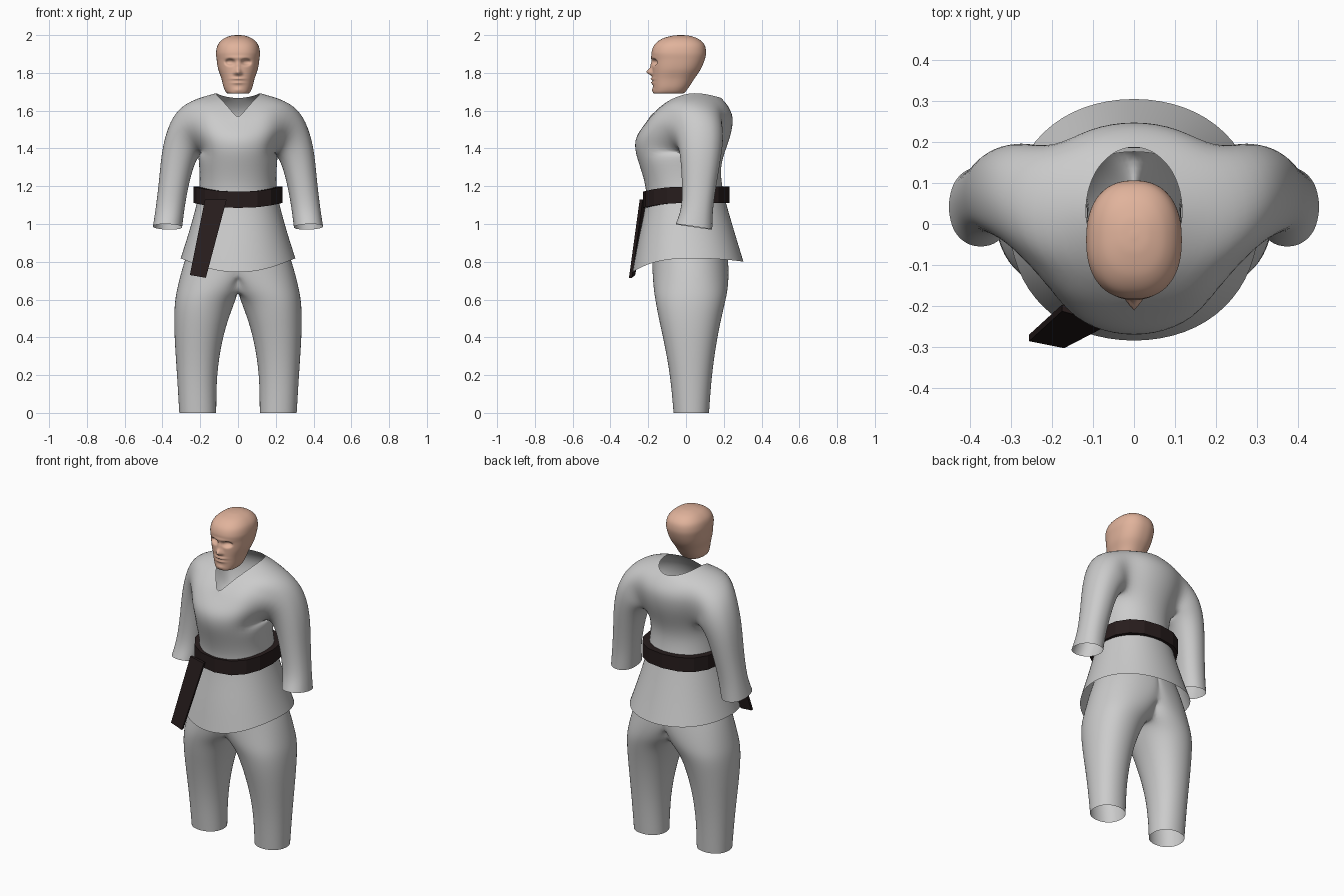
import bpy, bmesh, math
from mathutils import Vector

if "Cube" in bpy.data.objects:
    bpy.data.objects.remove(bpy.data.objects["Cube"])


def material(name, rgb):
    m = bpy.data.materials.new(name)
    m.diffuse_color = (*rgb, 1)
    m.use_nodes = True
    m.node_tree.nodes["Principled BSDF"].inputs["Base Color"].default_value = m.diffuse_color
    return m


CLOTH = material("grey_cotton", (0.6, 0.6, 0.6))
SKIN = material("skin", (0.75, 0.45, 0.33))
BLACK = material("dark_belt", (0.02, 0.012, 0.012))


def finish(bm, name, mat, smooth=True, subdiv=0, mirror=False):
    bmesh.ops.recalc_face_normals(bm, faces=bm.faces)
    me = bpy.data.meshes.new(name)
    bm.to_mesh(me)
    bm.free()
    me.materials.append(mat)
    for p in me.polygons:
        p.use_smooth = smooth
    ob = bpy.data.objects.new(name, me)
    bpy.context.collection.objects.link(ob)
    if mirror:
        mod = ob.modifiers.new("mirror", 'MIRROR')
        mod.use_clip = True
    if subdiv:
        mod = ob.modifiers.new("smooth", 'SUBSURF')
        mod.levels = mod.render_levels = subdiv
    return ob


def oval(n, x0, x1, y0, y1, p=1.0):
    """Rounded section; point 0 is at the back, then +x, front, -x."""
    cx, cy, rx, ry = (x0 + x1) / 2, (y0 + y1) / 2, (x1 - x0) / 2, (y1 - y0) / 2
    pts = []
    for k in range(n):
        a = 2 * math.pi * k / n
        s, c = math.sin(a), math.cos(a)
        pts.append((cx + rx * math.copysign(abs(s) ** p, s),
                    cy + ry * math.copysign(abs(c) ** p, c), c))
    return pts


def bridge(bm, a, b):
    n = len(a)
    for i in range(n):
        bm.faces.new((a[i], a[(i + 1) % n], b[(i + 1) % n], b[i]))


# Jacket: body rings, with the sleeves grown out of the arm holes
N = 16
# z, half width, front y, back y, front drop, back drop
body = [
    (0.82, 0.305, -0.285, 0.305, 0.08, 0.02),
    (0.95, 0.262, -0.255, 0.262, 0.04, 0.01),
    (1.10, 0.220, -0.215, 0.215, 0.01, 0),
    (1.18, 0.203, -0.207, 0.195, 0, 0),
    (1.29, 0.203, -0.238, 0.180, 0, 0),
    (1.38, 0.215, -0.270, 0.205, 0, 0),
    (1.47, 0.250, -0.272, 0.240, 0.02, 0),
    (1.57, 0.270, -0.238, 0.255, 0.07, 0),
    (1.66, 0.250, -0.205, 0.220, 0.12, 0.03),
]
# Neckline, from the back middle round to the point of the V
neck = [(0, .19, 1.665), (.045, .18, 1.67), (.09, .14, 1.68), (.115, .08, 1.693), (.12, .01, 1.693),
        (.10, -.06, 1.67), (.07, -.115, 1.64), (.035, -.16, 1.60), (0, -.205, 1.555)]
bm = bmesh.new()
rows = []
for z, rx, yf, yb, fd, bd in body:
    g = 1.02
    rows.append([bm.verts.new((x, y, z - (fd * abs(c) ** 2.5 if c < 0 else bd * c * c)))
                 for x, y, c in oval(N, -rx * g, rx * g, yf * g, yb * g, 0.93)])
full = neck + [(-x, y, z) for x, y, z in neck[-2:0:-1]]
rows.append([bm.verts.new(p) for p in full])
LO, HI = 5, 8                       # arm hole rows
for r in range(len(rows) - 1):
    for k in range(N):
        if LO <= r < HI and (2 <= k < 6 or 10 <= k < 14):
            continue
        k2 = (k + 1) % N
        bm.faces.new((rows[r][k], rows[r][k2], rows[r + 1][k2], rows[r + 1][k]))
# Sleeve sections: x, y, z, upward direction (x, z), radius, depth radius, end slope
sleeve = [
    (0.265, 0.070, 1.480, 0.60, 0.80, 0.138, 0.138, 0),
    (0.312, 0.080, 1.385, 0.93, 0.37, 0.100, 0.118, 0),
    (0.338, 0.072, 1.230, 1.00, 0.12, 0.081, 0.098, 0),
    (0.360, 0.060, 1.080, 1.00, 0.02, 0.078, 0.086, 0),
    (0.373, 0.042, 0.985, 1.00, 0.03, 0.080, 0.103, -0.15),
]
grid = ([(HI, k) for k in range(2, 7)] + [(r, 6) for r in range(HI - 1, LO, -1)]
        + [(LO, k) for k in range(6, 1, -1)] + [(r, 2) for r in range(LO + 1, HI)])
for side in (1, -1):
    prev = [rows[r][k if side > 0 else N - k] for r, k in grid]
    for x, y, z, ux, uz, ru, ry, slope in sleeve:
        ring = []
        for r, k in grid:
            a = math.atan2((r - (LO + HI) / 2) / 1.5, (4 - k) / 2)
            u, v = ru * math.sin(a), ry * math.cos(a)
            ring.append(bm.verts.new((side * (x + ux * u), y + v, z + uz * u + slope * v)))
        bridge(bm, prev, ring)
        prev = ring
finish(bm, "jacket", CLOTH, subdiv=2)

# Trousers: one leg, clamped at the middle and mirrored
legs = [  # z, inner x, outer x, front y, back y
    (0.00, 0.113, 0.313, -0.068, 0.124),
    (0.20, 0.112, 0.325, -0.085, 0.138),
    (0.38, 0.083, 0.338, -0.120, 0.165),
    (0.50, 0.048, 0.342, -0.148, 0.190),
    (0.59, 0.012, 0.338, -0.165, 0.212),
    (0.65, -0.07, 0.328, -0.175, 0.225),
    (0.74, -0.20, 0.308, -0.182, 0.232),
    (0.85, -0.27, 0.275, -0.185, 0.225),
    (1.02, -0.20, 0.200, -0.170, 0.180),
]
bm = bmesh.new()
prev = None
for z, xi, xo, yf, yb in legs:
    ring = [bm.verts.new((max(0, x), y, z)) for x, y, c in oval(16, xi, xo, yf, yb, 0.92)]
    if prev:
        bridge(bm, prev, ring)
    prev = ring
inner = [f for f in bm.faces if all(v.co.x < 1e-4 for v in f.verts)]
bmesh.ops.delete(bm, geom=inner, context='FACES')
finish(bm, "trousers", CLOTH, subdiv=2, mirror=True)

# Belt: faceted band, dipping at the front
bm = bmesh.new()
loops = []
for inset, dz in ((0, -0.043), (0, 0.043), (0.04, 0.043), (0.04, -0.043)):
    loops.append([bm.verts.new((x, y, 1.155 + dz - (0.027 * c * c if c < 0 else 0)))
                  for x, y, c in oval(16, -0.235 + inset, 0.235 - inset,
                                      -0.228 + inset, 0.23 - inset, 0.85)])
for i in range(4):
    bridge(bm, loops[i], loops[(i + 1) % 4])
finish(bm, "belt", BLACK, smooth=False)

# Hanging belt end
bm = bmesh.new()
corners = [(-0.175, -0.212, 1.13), (-0.06, -0.245, 1.13), (-0.17, -0.302, 0.715), (-0.255, -0.285, 0.73)]
front = [bm.verts.new(c) for c in corners]
back = [bm.verts.new(Vector(c) + Vector((0, 0.016, 0))) for c in corners]
bm.faces.new(front)
bm.faces.new(back[::-1])
bridge(bm, front, back)
finish(bm, "belt_end", BLACK, smooth=False)

# Head: smooth stack of sections, with face features pushed in and out
head = [  # z, half width, front y, back y
    (1.690, 0.040, -0.158, -0.035),
    (1.694, 0.060, -0.172, -0.010),
    (1.72, 0.075, -0.174, 0.012),
    (1.77, 0.088, -0.177, 0.045),
    (1.82, 0.105, -0.178, 0.078),
    (1.87, 0.113, -0.179, 0.099),
    (1.91, 0.116, -0.182, 0.106),
    (1.95, 0.106, -0.166, 0.097),
    (1.98, 0.078, -0.128, 0.065),
    (1.996, 0.040, -0.075, 0.020),
    (2.000, 0.008, -0.035, -0.020),
]
# x, z, width, height, push, sharpness
features = [
    (0.042, 1.857, 0.024, 0.016, -0.024, 4), (-0.042, 1.857, 0.024, 0.016, -0.024, 4),
    (0, 1.805, 0.014, 0.016, 0.030, 2), (0, 1.835, 0.009, 0.026, 0.010, 2),
    (0.016, 1.798, 0.009, 0.008, 0.008, 2), (-0.016, 1.798, 0.009, 0.008, 0.008, 2),
    (0, 1.768, 0.032, 0.006, 0.012, 2), (0, 1.748, 0.028, 0.007, 0.010, 2),
    (0, 1.758, 0.034, 0.003, -0.005, 2), (0, 1.710, 0.025, 0.012, 0.006, 2),
    (0, 1.880, 0.060, 0.010, 0.005, 2),
]


def spline(a, b, c, d, t):
    return 0.5 * (2 * b + (c - a) * t + (2 * a - 5 * b + 4 * c - d) * t * t
                  + (3 * b - a - 3 * c + d) * t ** 3)


bm = bmesh.new()
stack = []
for i in range(len(head) - 1):
    q = [head[max(0, min(len(head) - 1, i + o))] for o in (-1, 0, 1, 2)]
    for s in range(9 if i == len(head) - 2 else 8):
        z, w, yf, yb = (spline(*(e[j] for e in q), s / 8) for j in range(4))
        ring = []
        for x, y, c in oval(96, -w, w, yf, yb, 0.86):
            if c < -0.2:
                for fx, fz, sx, sz, amt, p in features:
                    d = math.hypot((x - fx) / sx, (z - fz) / sz)
                    y -= amt * math.exp(-d ** p)
            ring.append(bm.verts.new((x, y, z)))
        if stack:
            bridge(bm, stack[-1], ring)
        stack.append(ring)
bm.faces.new(stack[0][::-1])
bm.faces.new(stack[-1])
finish(bm, "head", SKIN)
